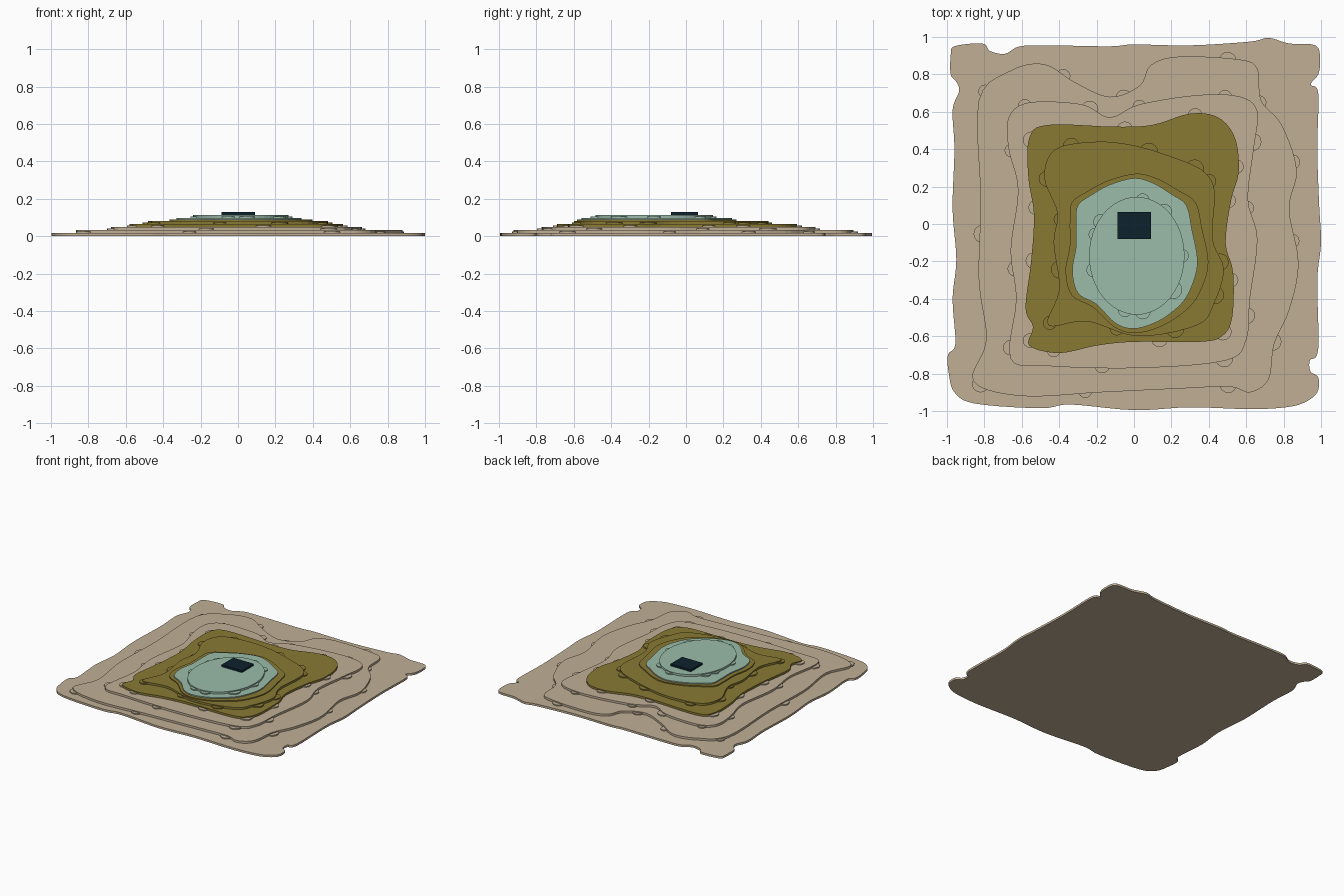
import bpy, bmesh, math, random
from mathutils import Vector

if "Cube" in bpy.data.objects:
    bpy.data.objects.remove(bpy.data.objects["Cube"], do_unlink=True)

random.seed(4)
STEP = 0.0163  # height of one terrace


def material(name, rgb):
    m = bpy.data.materials.new(name)
    m.diffuse_color = (*rgb, 1)
    m.use_nodes = True
    m.node_tree.nodes["Principled BSDF"].inputs["Base Color"].default_value = (*rgb, 1)
    return m


sand = material("sand", (0.527, 0.429, 0.301))
olive = material("olive", (0.254, 0.195, 0.034))
aqua = material("pale_aqua", (0.328, 0.503, 0.402))
navy = material("dark_navy", (0.0044, 0.016, 0.026))


def smooth_loop(pts, n=5):
    """Closed Catmull-Rom curve through the outline points."""
    out, k = [], len(pts)
    for i in range(k):
        a, b, c, d = (Vector(pts[(i + j) % k]) for j in (-1, 0, 1, 2))
        for s in range(n):
            t = s / n
            out.append(0.5 * (2 * b + (c - a) * t + (2 * a - 5 * b + 4 * c - d) * t ** 2
                              + (3 * b - a - 3 * c + d) * t ** 3))
    return out


def circle(cx, cy, rx, ry, n):
    return [Vector((cx + rx * math.cos(2 * math.pi * i / n),
                    cy + ry * math.sin(2 * math.pi * i / n))) for i in range(n)]


def slabs(name, loops, z0, z1, mat):
    """One object made of flat slabs, one per outline."""
    bm = bmesh.new()
    for loop in loops:
        face = bm.faces.new([bm.verts.new((p.x, p.y, z0)) for p in loop])
        top = bmesh.ops.extrude_face_region(bm, geom=[face])["geom"]
        verts = [g for g in top if isinstance(g, bmesh.types.BMVert)]
        bmesh.ops.translate(bm, vec=(0, 0, z1 - z0), verts=verts)
    bmesh.ops.recalc_face_normals(bm, faces=bm.faces)
    me = bpy.data.meshes.new(name)
    bm.to_mesh(me)
    bm.free()
    me.materials.append(mat)
    ob = bpy.data.objects.new(name, me)
    bpy.context.collection.objects.link(ob)


# Terrace outlines, from the ground up
ground = [(-.98, .90), (-.96, .95), (-.81, .965), (-.77, .925), (-.69, .91), (-.61, .95),
          (-.45, .955), (-.13, .95), (0, .96), (.3, .955), (.62, .975), (.72, .995), (.83, .965),
          (.97, .955), (.995, .88), (.985, .8), (.945, .745), (.985, .70), (.98, .4), (.99, .1),
          (1, -.1), (.98, -.3), (.985, -.67), (.94, -.73), (.945, -.79), (.985, -.82), (.98, -.9),
          (.91, -.955), (.81, -.98), (.62, -.99), (.3, -.98), (0, -.995), (-.34, -.965), (-.5, -.985),
          (-.85, -.96), (-.96, -.9), (-.99, -.8), (-.995, -.7), (-.955, -.64), (-.97, -.4),
          (-.95, -.19), (-.97, .08), (-.96, .4), (-.97, .61), (-.935, .71), (-.95, .76), (-.98, .8)]
low_sand = [(-.83, .66), (-.66, .82), (-.48, .855), (-.32, .76), (-.13, .68), (.03, .74), (.09, .85),
            (.24, .895), (.56, .88), (.66, .83), (.68, .66), (.79, .53), (.87, .29), (.83, .08),
            (.88, -.21), (.83, -.46), (.75, -.64), (.72, -.83), (.62, -.9), (.51, -.87), (.24, -.88),
            (-.18, -.9), (-.6, -.92), (-.86, -.84), (-.79, -.62), (-.83, -.3), (-.82, .13)]
high_sand = [(-.67, .57), (-.56, .65), (-.28, .64), (-.13, .57), (.03, .64), (.35, .69), (.57, .68),
             (.66, .6), (.64, .4), (.61, .13), (.66, -.08), (.62, -.4), (.6, -.62), (.49, -.73),
             (.03, -.77), (-.45, -.76), (-.66, -.72), (-.63, -.4), (-.66, -.14), (-.62, .18), (-.67, .4)]
low_olive = [(-.56, .46), (-.46, .53), (-.1, .52), (.1, .53), (.3, .59), (.45, .57), (.54, .46),
             (.56, .28), (.52, .13), (.49, -.1), (.53, -.26), (.525, -.5), (.47, -.6), (.35, -.63),
             (0, -.63), (-.2, -.65), (-.4, -.69), (-.56, -.65), (-.54, -.55), (-.58, -.45),
             (-.55, -.2), (-.535, .05), (-.565, .25)]
high_olive = [(-.48, .25), (-.42, .4), (-.2, .44), (0, .42), (.2, .36), (.36, .29), (.43, .18),
              (.42, -.08), (.48, -.24), (.43, -.42), (.34, -.54), (.02, -.6), (-.25, -.52),
              (-.46, -.54), (-.4, -.35), (-.43, -.1), (-.41, .06)]
low_aqua = [(-.3, .1), (-.22, .16), (-.13, .21), (0, .245), (.1, .22), (.2, .16), (.28, .1),
            (.31, -.03), (.34, -.2), (.31, -.33), (.25, -.43), (.13, -.52), (0, -.56), (-.1, -.53),
            (-.2, -.43), (-.3, -.37), (-.33, -.25), (-.31, -.12), (-.31, 0)]

terraces = [("ground_terrace", smooth_loop(ground), sand),
            ("low_sand_terrace", smooth_loop(low_sand), sand),
            ("high_sand_terrace", smooth_loop(high_sand), sand),
            ("low_olive_terrace", smooth_loop(low_olive), olive),
            ("high_olive_terrace", smooth_loop(high_olive), olive),
            ("low_aqua_terrace", smooth_loop(low_aqua), aqua),
            ("high_aqua_terrace", circle(.015, -.17, .255, .315, 48), aqua)]

# Stacked terraces, each sunk slightly into the one below
for i, (name, loop, mat) in enumerate(terraces):
    slabs(name, [loop], max(0, i * STEP - .004), (i + 1) * STEP, mat)

# Half-height rounded ledges peeking out from under the terrace edges
for i in (1, 2, 3, 4, 6):
    name, loop, mat = terraces[i]
    centre = sum(loop, Vector((0, 0))) / len(loop)
    count = 9 if i == 6 else 12
    ledges = []
    for k in range(count):
        p = loop[int((k + random.uniform(0, .6)) * len(loop) / count) % len(loop)]
        p = p + (centre - p).normalized() * .015
        r = random.uniform(.035, .05)
        ledges.append(circle(p.x, p.y, r, r, 16))
    below = terraces[i - 1][2]
    slabs(name.replace("terrace", "ledges"), ledges, i * STEP - .004, (i + .5) * STEP, below)

# Shelf ringing the foot of the aqua terraces
shelf = [Vector((p.x * 1.14 + .01, (p.y + .16) * 1.06 - .16)) for p in smooth_loop(low_aqua)]
slabs("olive_shelf", [shelf], 5 * STEP - .004, 5.5 * STEP, olive)

# Dark block on the summit
block = [Vector(p) for p in ((-.087, -.08), (.09, -.08), (.09, .065), (-.087, .065))]
slabs("summit_block", [block], 7 * STEP - .004, 8 * STEP, navy)
